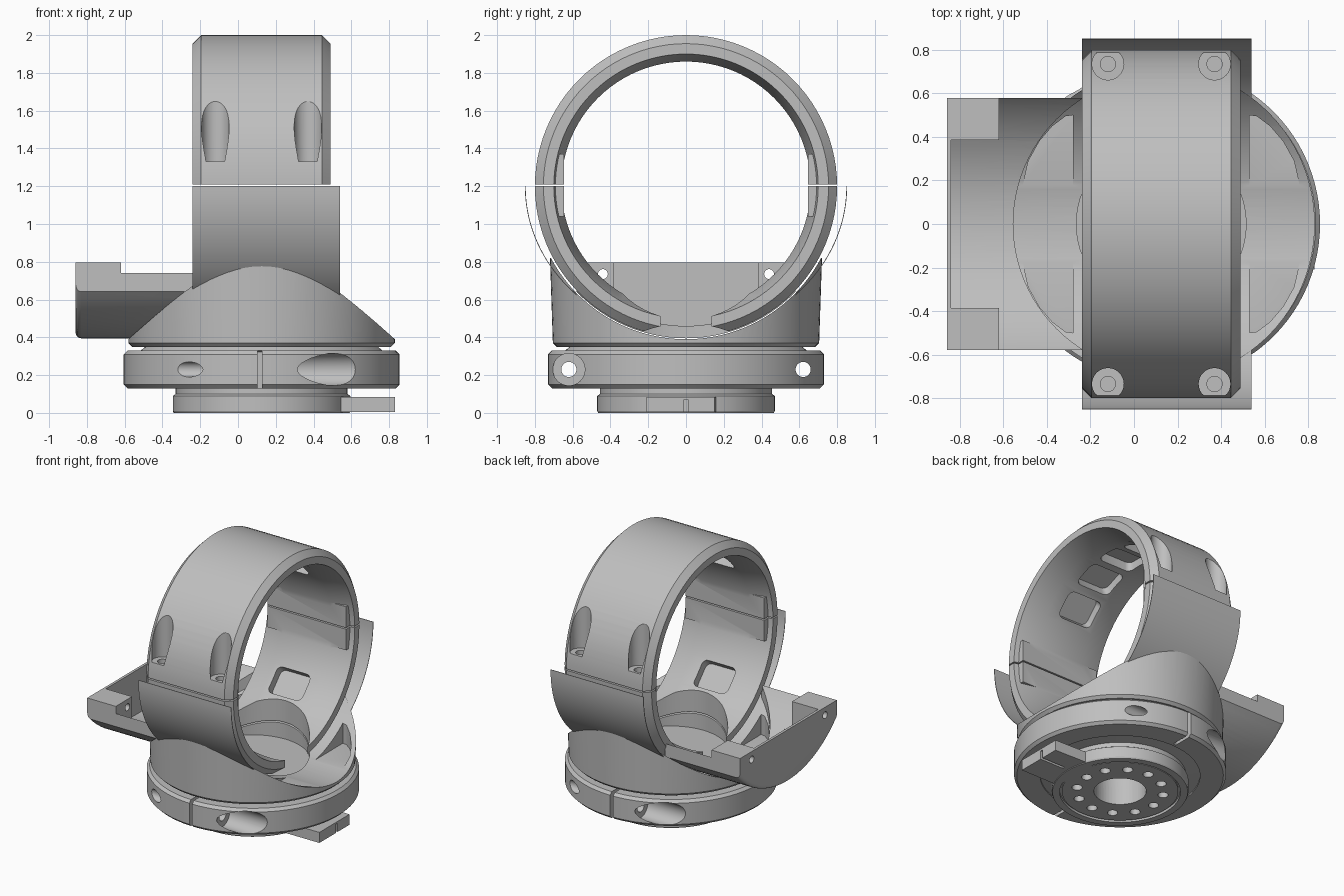
import bpy, bmesh
from math import pi, cos, sin, sqrt, radians
from mathutils import Matrix, Vector

cube = bpy.data.objects.get("Cube")
if cube:
    bpy.data.objects.remove(cube)

CX, CZ = 0.125, 1.2          # ring axis runs along x through this point
grey = bpy.data.materials.new("machined grey")
grey.use_nodes = True
grey.diffuse_color = (0.52, 0.52, 0.52, 1)
grey.node_tree.nodes["Principled BSDF"].inputs["Base Color"].default_value = grey.diffuse_color
ALONG_X = Matrix.Translation((CX, 0, CZ)) @ Matrix.Rotation(pi / 2, 4, 'Y')
ALONG_Z = Matrix.Translation((CX, 0, 0))


def finish(name, bm):
    bmesh.ops.remove_doubles(bm, verts=bm.verts, dist=1e-5)
    bmesh.ops.recalc_face_normals(bm, faces=bm.faces)
    me = bpy.data.meshes.new(name)
    bm.to_mesh(me)
    bm.free()
    ob = bpy.data.objects.new(name, me)
    bpy.context.collection.objects.link(ob)
    return ob


def revolve(name, profile, matrix, steps=96):
    """Spin a closed (radius, height) profile round an axis."""
    bm = bmesh.new()
    vs = [bm.verts.new((r, 0, h)) for r, h in profile]
    es = [bm.edges.new((a, b)) for a, b in zip(vs, vs[1:] + vs[:1])
          if a.co.x > 0 or b.co.x > 0]
    bmesh.ops.spin(bm, geom=vs + es, cent=(0, 0, 0), axis=(0, 0, 1),
                   angle=2 * pi, steps=steps)
    bm.transform(matrix)
    return finish(name, bm)


def prism(name, points, vec, bevel=None):
    """Extrude a planar outline along vec."""
    bm = bmesh.new()
    f = bm.faces.new([bm.verts.new(p) for p in points])
    ext = bmesh.ops.extrude_face_region(bm, geom=[f])["geom"]
    bmesh.ops.translate(bm, vec=vec, verts=[v for v in ext if isinstance(v, bmesh.types.BMVert)])
    if bevel:
        es = [e for e in bm.edges if all(bevel(v.co) for v in e.verts)]
        bmesh.ops.bevel(bm, geom=es, offset=0.03, segments=4, profile=0.5, affect='EDGES')
    return finish(name, bm)


def box(name, x0, x1, y0, y1, z0, z1):
    return prism(name, [(x0, y0, z0), (x1, y0, z0), (x1, y1, z0), (x0, y1, z0)], (0, 0, z1 - z0))


def rod(p, vec, r, n=32):
    """Cylinder cutter from p along vec."""
    p, vec = Vector(p), Vector(vec)
    u = vec.orthogonal().normalized()
    w = vec.normalized().cross(u)
    ring = [p + r * (cos(2 * pi * i / n) * u + sin(2 * pi * i / n) * w) for i in range(n)]
    return prism("cutter", ring, vec)


def arc(x, r, half, n=28):
    """Points on the underside of the ring cylinder, across y."""
    ys = [half * (2 * i / n - 1) for i in range(n + 1)]
    return [(x, y, CZ - sqrt(r * r - y * y)) for y in ys]


def cut(ob, *cutters, op='DIFFERENCE'):
    """Apply booleans and drop the helpers."""
    for c in cutters:
        c.hide_render = True
        m = ob.modifiers.new("cut", 'BOOLEAN')
        m.operation, m.solver, m.object = op, 'EXACT', c
    bpy.context.view_layer.update()
    me = bpy.data.meshes.new_from_object(ob.evaluated_get(bpy.context.evaluated_depsgraph_get()))
    ob.modifiers.clear()
    ob.data = me
    for c in cutters:
        bpy.data.objects.remove(c)


def pocket(deg):
    """Rounded recess on the inner wall of the ring."""
    a = radians(deg)
    out, tan = Vector((0, cos(a), sin(a))), Vector((0, -sin(a), cos(a)))
    pts = []
    for q, (sx, st) in enumerate(((1, 1), (-1, 1), (-1, -1), (1, -1))):
        for k in range(5):
            t = pi / 2 * (q + k / 4)
            pts.append(Vector((CX - 0.03, 0, CZ)) + out * 0.58
                       + Vector((1, 0, 0)) * (sx * 0.1 + 0.04 * cos(t)) + tan * (st * 0.06 + 0.04 * sin(t)))
    return prism("cutter", pts, out * 0.14)


# Split ring: two halves from one section with wide inner chamfers
side = [(0.66, 0.20), (0.70, 0.365), (0.755, 0.365), (0.80, 0.32)]
section = side + [(r, -h) for r, h in reversed(side)]
upper = revolve("upper_ring_half", section, ALONG_X)
cut(upper, box("cutter", -1, 1, -1, 1, 0, 1.21), *[pocket(a) for a in (45, 68, 90, 112, 135)])
lower = revolve("lower_ring_half", section, ALONG_X)
cut(lower, box("cutter", -1, 1, -1, 1, 1.2, 2.2), rod((CX, 0, 0.3), (0, 0, 0.6), 0.39, 64),
    *[pocket(a) for a in (-43, -137)])

# Flat pads inside the ring, then vertical screw seats through the split
for s in (-1, 1):
    y0, y1 = sorted((s * 0.645, s * 0.71))
    cut(upper, box("pad", CX - 0.33, CX + 0.33, y0, y1, 1.21, 1.37), op='UNION')
    cut(lower, box("pad", CX - 0.33, CX + 0.33, y0, y1, 1.04, 1.2), op='UNION')
    for x in (-0.12, 0.37):
        cut(upper, rod((x, s * 0.735, 1.33), (0, 0, 0.5), 0.073))
        cut(upper, rod((x, s * 0.735, 1.1), (0, 0, 0.5), 0.035))
        cut(lower, rod((x, s * 0.735, 1.1), (0, 0, 0.5), 0.035))
parts = [upper, lower]

# Thin curved guards standing off the lower half
for s, label in ((-1, "front"), (1, "back")):
    angles = [radians(50 * i / 20) for i in range(21)]
    pts = [(-0.24, s * r * cos(a), CZ - (r - 0.067) * sin(a))
           for r, seq in ((0.853, angles), (0.849, angles[::-1])) for a in seq]
    parts.append(prism(label + "_guard", pts, (0.78, 0, 0)))

# Saddle body hollowed to the ring, with a round well and four scooped pockets
body = revolve("saddle_body", [(0, 0.35), (0.685, 0.35), (0.705, 0.37), (0.72, 0.82), (0, 0.82)], ALONG_Z)
cut(body, rod((-1, 0, CZ), (2.2, 0, 0), 0.81, 128))
cut(body, rod((CX, 0, 0.375), (0, 0, 0.6), 0.39, 64))
scoop = [(0.405, 0.5), (0.44, 0.495), (0.5, 0.45), (0.56, 0.38), (0.61, 0.29), (0.64, 0.16), (0.405, 0.16)]
cut(body, *[prism("cutter", [(CX + sx * x, sy * y, 0.41) for x, y in scoop], (0, 0, 0.5))
            for sx in (-1, 1) for sy in (-1, 1)])
parts.append(body)

# Side tray: trough with end wall and two drilled lugs, opened round over the body
tray = prism("side_tray", arc(-0.86, 0.805, 0.58) + [(-0.86, 0.58, 0.795), (-0.86, -0.58, 0.795)],
             (0.64, 0, 0), bevel=lambda c: c.x < -0.85 and c.z < 0.66)
cut(tray, rod((-0.62, 0, CZ), (1, 0, 0), 0.74, 128))
cut(tray, prism("cutter", arc(-0.84, 0.74, 0.385) + [(-0.84, 0.385, 1), (-0.84, -0.385, 1)], (0.3, 0, 0)))
cut(tray, box("cutter", -0.62, 0, -1, 1, 0.75, 1))
cut(tray, rod((CX, 0, 0.2), (0, 0, 0.8), 0.68, 96))
cut(tray, *[rod((-1, y, 0.735), (0.5, 0, 0), 0.026) for y in (-0.44, 0.44)])
parts.append(tray)

# Neck between the body and the clamp
neck = revolve("neck", [(0, 0.1), (0.56, 0.14), (0.56, 0.32), (0.64, 0.33), (0.61, 0.355), (0, 0.355)], ALONG_Z)
cut(neck, rod((CX, 0, 0), (0, 0, 0.3), 0.18, 48))
parts.append(neck)

# Two-piece clamp collar with crossing screws
clamp = revolve("clamp_collar", [(0.55, 0.13), (0.71, 0.13), (0.73, 0.15), (0.73, 0.31),
                                 (0.71, 0.33), (0.55, 0.33)], ALONG_Z)
for s in (-1, 1):
    y = s * 0.62
    cut(clamp, rod((-1, y, 0.23), (2.2, 0, 0), 0.04))
    cut(clamp, rod((CX - s * 0.18, y, 0.23), (-s, 0, 0), 0.085))
    cut(clamp, box("cutter", 0.102, 0.126, *sorted((s * 0.57, s * 0.8)), 0, 0.5))
parts.append(clamp)

# Base flange with a bolt circle and a centre bore
base = revolve("base_flange", [(0, 0.006), (0.40, 0.006), (0.40, 0.02), (0.415, 0.02), (0.415, 0), (0.465, 0),
                               (0.47, 0.01), (0.47, 0.09), (0.455, 0.1), (0.455, 0.14), (0, 0.14)], ALONG_Z)
cut(base, rod((CX, 0, -0.1), (0, 0, 0.4), 0.18, 48),
    *[rod((CX + 0.3 * cos(i * pi / 6), 0.3 * sin(i * pi / 6), -0.1), (0, 0, 0.17), 0.036, 20)
      for i in range(12)])
parts.append(base)

# Slotted index lug on the base
lug = prism("index_lug", [(0.5, -0.21, 0.005), (0.83, -0.21, 0.005),
                          (0.83, 0.15, 0.005), (0.5, 0.16, 0.005)], (0, 0, 0.08))
cut(lug, box("cutter", 0.63, 1, -0.01, 0.01, -0.1, 0.07))
parts.append(lug)

# Shared finish
for ob in parts:
    ob.data.materials.clear()
    ob.data.materials.append(grey)
    bpy.ops.object.select_all(action='DESELECT')
    ob.select_set(True)
    bpy.context.view_layer.objects.active = ob
    bpy.ops.object.shade_smooth_by_angle(angle=radians(25))
